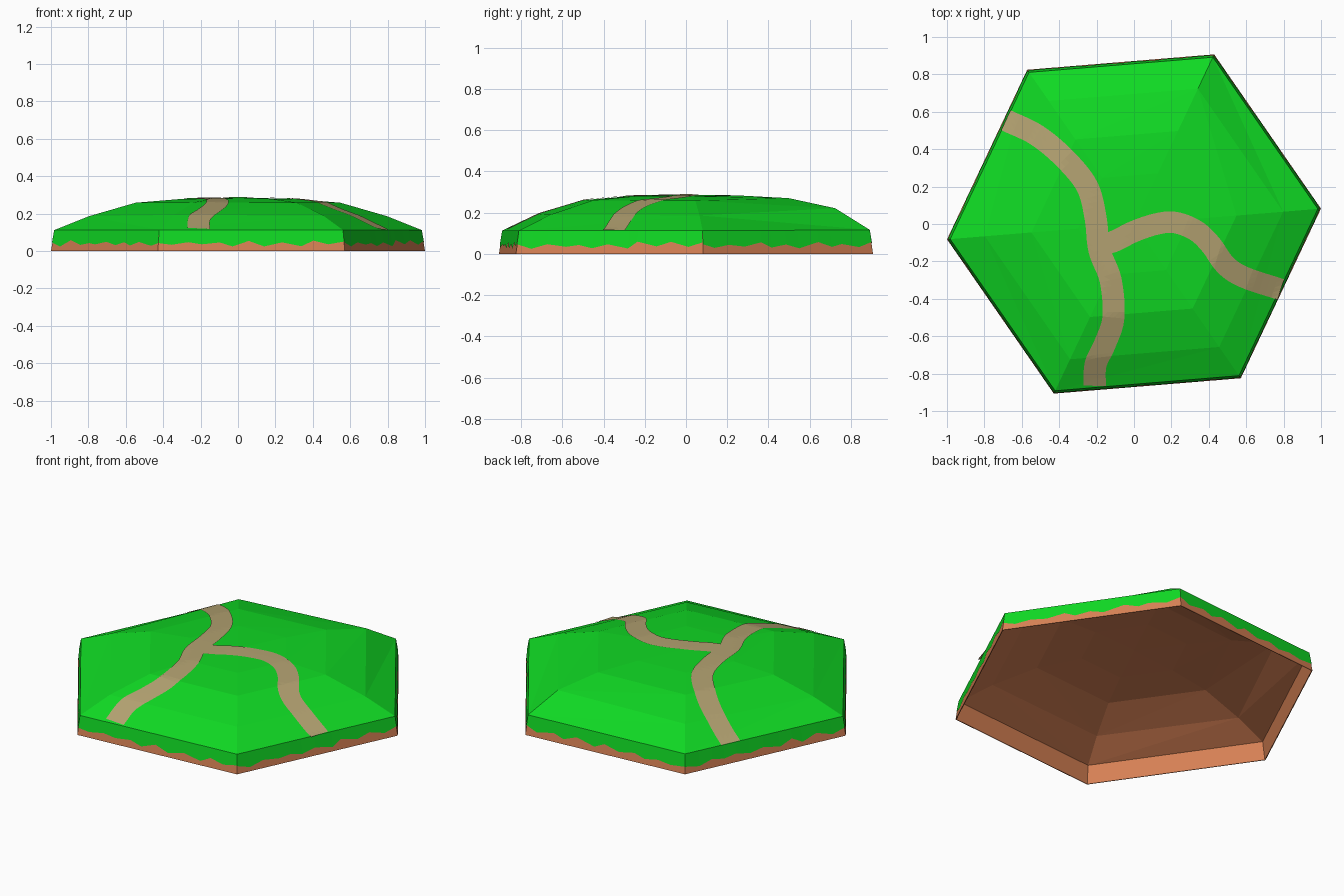
import bpy, bmesh, math, random
from mathutils import Vector
from mathutils.bvhtree import BVHTree

random.seed(4)
cube = bpy.data.objects.get("Cube")
if cube:
    bpy.data.objects.remove(cube)


def material(name, rgb):
    m = bpy.data.materials.new(name)
    m.use_nodes = True
    m.diffuse_color = (*rgb, 1)
    m.node_tree.nodes["Principled BSDF"].inputs["Base Color"].default_value = (*rgb, 1)
    return m


GRASS = material("grass green", (0.005, 0.69, 0.017))
EARTH = material("earth brown", (0.68, 0.22, 0.09))
TRACK = material("path tan", (0.45, 0.36, 0.165))


def finish(name, bm, mat):
    mesh = bpy.data.meshes.new(name)
    bm.to_mesh(mesh)
    mesh.materials.append(mat)
    bpy.context.collection.objects.link(bpy.data.objects.new(name, mesh))


def corner(k, r, z):
    a = math.radians(4.7 + 60 * k)
    return Vector((r * math.cos(a), r * math.sin(a), z))


def add_ring(bm, points):
    return [bm.verts.new(p) for p in points]


def bridge(bm, a, b):
    n = len(a)
    for k in range(n):
        bm.faces.new((a[k], a[(k + 1) % n], b[(k + 1) % n], b[k]))


# Hill profile: radius, height, and extra height toward the back corners
HILL = [(0.986, 0.112, 0.004), (0.8, 0.186, 0.035), (0.55, 0.258, 0.012), (0.3, 0.279, 0.003)]
PEAK = 0.286
BACK = (0, 1, 0.6, 0, 0.2, 0.1)


def hill_rings(drop, shrink):
    return [[corner(k, r - shrink, z + lift * BACK[k] - drop) for k in range(6)]
            for r, z, lift in HILL]


def cap_hill(bm, rings, peak):
    for a, b in zip(rings, rings[1:]):
        bridge(bm, a, b)
    top = bm.verts.new((0, 0, peak))
    last = rings[-1]
    for k in range(6):
        bm.faces.new((last[k], last[(k + 1) % 6], top))


# Grass hill
bm = bmesh.new()
cap_hill(bm, [add_ring(bm, ring) for ring in hill_rings(0, 0)], PEAK)
bmesh.ops.triangulate(bm, faces=bm.faces[:])
bm.normal_update()
hill_tree = BVHTree.FromBMesh(bm)
finish("grass_hill", bm, GRASS)

# Earth shell: sloped outer wall, thin foot and hollow underside
bm = bmesh.new()
wall_top = add_ring(bm, [p - Vector((0, 0, 0.001)) for p in hill_rings(0, 0.001)[0]])
foot_out = add_ring(bm, [corner(k, 1.003, 0) for k in range(6)])
foot_in = add_ring(bm, [corner(k, 0.998, 0) for k in range(6)])
ceiling = [add_ring(bm, ring) for ring in hill_rings(0.005, 0.005)]
bridge(bm, wall_top, foot_out)
bridge(bm, foot_out, foot_in)
bridge(bm, foot_in, ceiling[0])
cap_hill(bm, ceiling, PEAK - 0.005)
for f in bm.faces:
    f.normal_flip()
bmesh.ops.triangulate(bm, faces=bm.faces[:])
finish("earth_shell", bm, EARTH)

# Ragged grass fringe hanging over the wall
bm = bmesh.new()
STEPS = 12
rim = hill_rings(0, 0)[0]
for k in range(6):
    a, b = rim[k], rim[(k + 1) % 6]
    low_a, low_b = corner(k, 1.003, 0), corner(k + 1, 1.003, 0)
    out = ((a + b) / 2).normalized() * 0.002
    out.z = 0
    pairs = []
    for i in range(STEPS + 1):
        t = i / STEPS
        if 0 < i < STEPS:
            t += random.uniform(-0.02, 0.02)
        high, low = a.lerp(b, t), low_a.lerp(low_b, t)
        z = random.uniform(0.024, 0.036) if i % 2 else random.uniform(0.042, 0.06)
        hem = low.lerp(high, z / high.z)
        pairs.append((bm.verts.new(high), bm.verts.new(hem + out)))
    for p, q in zip(pairs, pairs[1:]):
        bm.faces.new((p[0], p[1], q[1], q[0]))
finish("grass_fringe", bm, GRASS)


# Paths draped on the hill
def spline(points, n=6):
    pts = [Vector(p) for p in points]
    pts = [2 * pts[0] - pts[1]] + pts + [2 * pts[-1] - pts[-2]]
    for p0, p1, p2, p3 in zip(pts, pts[1:], pts[2:], pts[3:]):
        for i in range(n):
            t = i / n
            yield 0.5 * (2 * p1 + (p2 - p0) * t + (2 * p0 - 5 * p1 + 4 * p2 - p3) * t * t
                         + (3 * p1 - p0 - 3 * p2 + p3) * t ** 3)
    yield pts[-2]


def drape(p, lift):
    hit = hill_tree.ray_cast(Vector((p.x, p.y, 1)), Vector((0, 0, -1)))[0]
    return Vector((p.x, p.y, (hit.z if hit else HILL[0][1]) + lift))


def path(name, points, width, lift):
    bm = bmesh.new()
    line = list(spline(points))
    rows = []
    for i, p in enumerate(line):
        d = (line[min(i + 1, len(line) - 1)] - line[max(i - 1, 0)]).normalized()
        side = Vector((-d.y, d.x)) * width / 2
        rows.append([bm.verts.new(drape(p + side * s, lift)) for s in (-1, -0.5, 0, 0.5, 1)])
    for a, b in zip(rows, rows[1:]):
        for j in range(4):
            bm.faces.new((a[j], b[j], b[j + 1], a[j + 1]))
    bmesh.ops.triangulate(bm, faces=bm.faces[:])
    finish(name, bm, TRACK)


path("main_path", [(-0.685, 0.555), (-0.52, 0.475), (-0.37, 0.35), (-0.25, 0.2), (-0.205, 0.03),
                   (-0.185, -0.14), (-0.125, -0.3), (-0.11, -0.5), (-0.155, -0.64),
                   (-0.205, -0.75), (-0.21, -0.865)], 0.118, 0.004)
path("side_path", [(-0.17, -0.11), (-0.1, -0.09), (0, -0.04), (0.12, 0), (0.22, 0.008),
                   (0.33, -0.035), (0.41, -0.11), (0.49, -0.22), (0.59, -0.285),
                   (0.785, -0.35)], 0.115, 0.0035)
